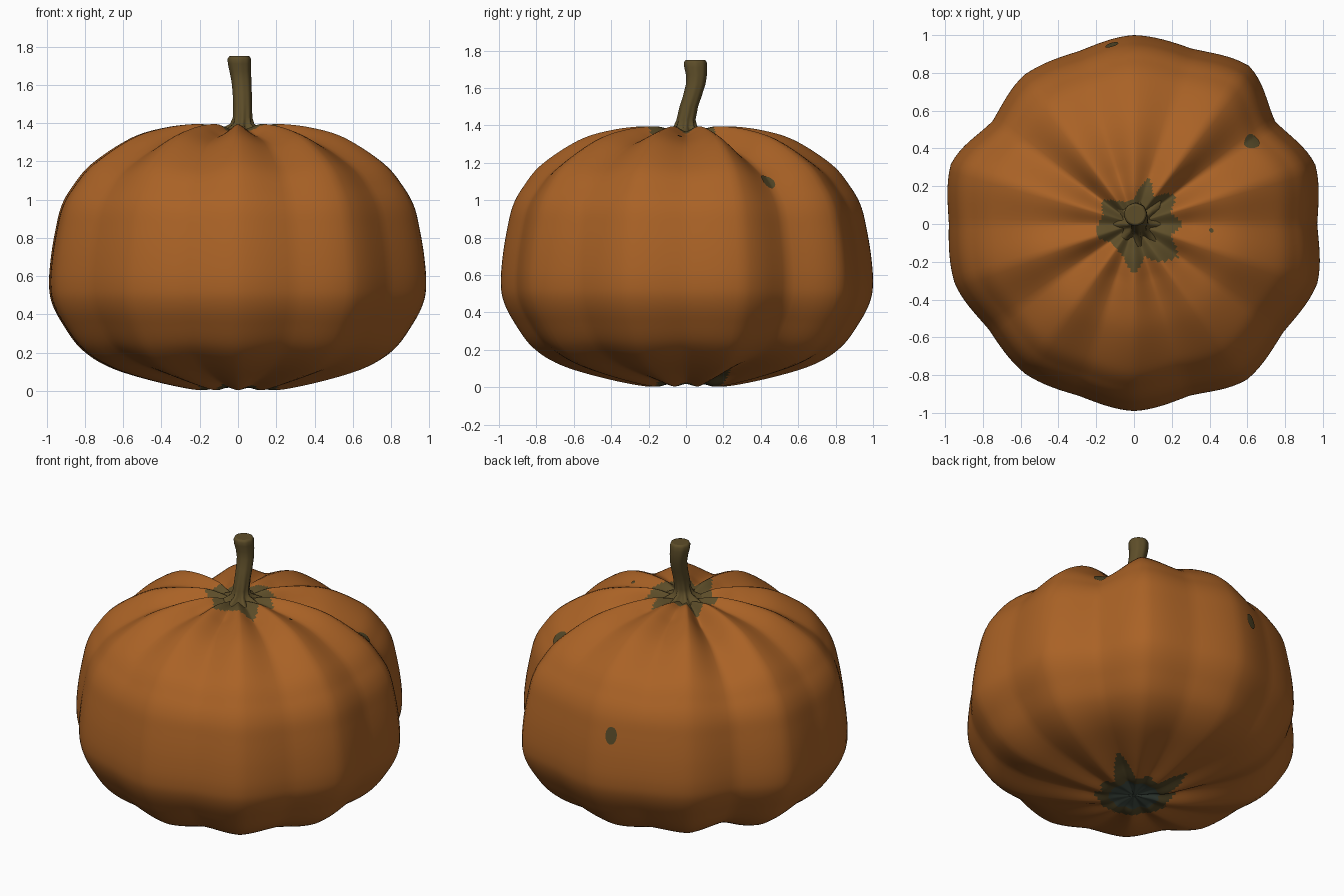
import bpy, math
from mathutils import Vector

if "Cube" in bpy.data.objects:
    bpy.data.objects.remove(bpy.data.objects["Cube"])


def material(name, rgb):
    m = bpy.data.materials.new(name)
    m.diffuse_color = (*rgb, 1)
    m.use_nodes = True
    m.node_tree.nodes["Principled BSDF"].inputs["Base Color"].default_value = m.diffuse_color
    return m


ORANGE = material("pumpkin orange", (0.40, 0.122, 0.019))
OLIVE = material("stem olive", (0.11, 0.075, 0.022))
SPOT = material("dark olive", (0.085, 0.062, 0.020))
TEAL = material("dark grey green", (0.050, 0.070, 0.055))

# rib profile (radius, height) from bottom pole to top pole
PROFILE = [(0, .02), (.12, .015), (.22, .005), (.45, .05), (.68, .12), (.83, .215),
           (.93, .35), (.985, .46), (1, .56), (.99, .70), (.965, .85), (.935, .97),
           (.88, 1.07), (.78, 1.19), (.58, 1.32), (.40, 1.375), (.22, 1.395),
           (.12, 1.38), (.05, 1.36), (0, 1.355)]
# values every 18 degrees, starting at +x: outline radius, groove depth, patch reach
OUTLINE = [.97, 1.01, .924, 1.035, .977, 1.0, .96, .98, .926, 1.02,
           .98, 1.0, .95, .98, .955, .99, .955, 1.018, .976, 1.02]
GROOVE = [.4, 0, 1, 0, .4, 0, .45, 0, .9, 0, .4, 0, .6, 0, .5, 0, .5, 0, .5, 0]
TOP_STAR = [.26, .20, .27, .17, .26, .13, .12, .15, .21, .17,
            .19, .21, .16, .16, .18, .27, .18, .25, .29, .20]
BASE_STAR = [.25, .21, .40, .22, .24, .21, .38, .21, .25, .20,
             .24, .20, .25, .21, .25, .20, .24, .20, .25, .21]


def around(table, a, soft=.5):
    """Periodic lookup, between straight and cosine interpolation."""
    t = (a / math.tau * len(table)) % len(table)
    i = int(t) % len(table)
    f = t - int(t)
    f = f * (1 - soft) + (.5 - .5 * math.cos(math.pi * f)) * soft
    return table[i] * (1 - f) + table[(i + 1) % len(table)] * f


def along(u):
    """Catmull-Rom point on the rib profile."""
    last = len(PROFILE) - 1
    i = min(int(u), last - 1)
    f = u - i
    p = [Vector(PROFILE[max(0, min(last, i + k))]) for k in (-1, 0, 1, 2)]
    return .5 * (2 * p[1] + (p[2] - p[0]) * f + (2 * p[0] - 5 * p[1] + 4 * p[2] - p[3]) * f ** 2
                 + (3 * p[1] - p[0] - 3 * p[2] + p[3]) * f ** 3)


def skin(a, u):
    """Point on the ribbed pumpkin surface."""
    r, z = along(u)
    r = max(r, 0)
    dip = .11 * around(GROOVE, a) * min(1, r / .3) * max(0, 1 - r ** 4)
    z += -dip if u > 8 else dip * .5
    r *= around(OUTLINE, a)
    return Vector((r * math.cos(a), r * math.sin(a), max(z, 0)))


def make(name, verts, faces, mats):
    me = bpy.data.meshes.new(name)
    me.from_pydata([tuple(v) for v in verts], [], faces)
    for m in mats:
        me.materials.append(m)
    for p in me.polygons:
        p.use_smooth = True
    ob = bpy.data.objects.new(name, me)
    bpy.context.collection.objects.link(ob)
    return ob


def ring_faces(rings, n):
    return [(j * n + i, j * n + (i + 1) % n, (j + 1) * n + (i + 1) % n, (j + 1) * n + i)
            for j in range(rings - 1) for i in range(n)]


# pumpkin body
N, STEP = 160, 8
levels = [k / STEP for k in range(1, (len(PROFILE) - 1) * STEP)]
verts = [skin(math.tau * i / N, u) for u in levels for i in range(N)]
faces = ring_faces(len(levels), N)
low, high = len(verts), len(verts) + 1
verts += [Vector((0, 0, .02)), Vector((0, 0, 1.355))]
top = (len(levels) - 1) * N
for i in range(N):
    k = (i + 1) % N
    faces += [(low, k, i), (high, top + i, top + k)]
body = make("pumpkin_body", verts, faces, [ORANGE, OLIVE, SPOT, TEAL])

# star patch around the stem, blossom scar underneath
for p in body.data.polygons:
    c = p.center
    r, a = math.hypot(c.x, c.y), math.atan2(c.y, c.x)
    if c.z > 1 and r < around(TOP_STAR, a, 0):
        p.material_index = 1
    elif c.z < .3 and r < .15:
        p.material_index = 3
    elif c.z < .3 and r < around(BASE_STAR, a, 0):
        p.material_index = 2


# small blemishes lying on the skin
def blemish(name, a0, u0, da, du, n=24, rings=4):
    def lifted(a, u):
        e = .01
        nor = (skin(a + e, u) - skin(a - e, u)).cross(skin(a, u + e) - skin(a, u - e))
        return skin(a, u) + nor.normalized() * .005
    vs = [lifted(a0 + da * s / rings * math.cos(math.tau * i / n),
                 u0 + du * s / rings * math.sin(math.tau * i / n))
          for s in range(rings, 0, -1) for i in range(n)]
    fs = ring_faces(rings, n)
    vs.append(lifted(a0, u0))
    b = (rings - 1) * n
    fs += [(b + i, b + (i + 1) % n, len(vs) - 1) for i in range(n)]
    make(name, vs, fs, [SPOT])


blemish("shoulder_blemish", math.radians(35), 12.7, .055, .35)
blemish("back_blemish", math.radians(97), 10, .037, .4)
blemish("top_blemish", math.radians(-5), 14.9, .03, .07)

# curved stem with a fluted foot: x, y, z, radius, flute amount
PATH = [(.02, 0, 1.345, .13, .35), (.02, 0, 1.372, .085, .3), (.022, -.003, 1.395, .055, .15),
        (.024, 0, 1.43, .048, .06), (.024, .015, 1.50, .048, .03), (.022, .035, 1.56, .049, .02),
        (.018, .052, 1.62, .051, .02), (.012, .056, 1.67, .055, .02), (.008, .052, 1.71, .060, .02),
        (.007, .050, 1.735, .060, .02), (.007, .050, 1.748, .054, 0), (.007, .050, 1.75, .048, 0)]
M = 40
sv = []
for x, y, z, r, flute in PATH:
    for i in range(M):
        a = math.tau * i / M
        q = r * (1 + flute * math.cos(8 * a))
        sv.append(Vector((x + q * math.cos(a), y + q * math.sin(a), z)))
sf = ring_faces(len(PATH), M)
sf.append(tuple(range((len(PATH) - 1) * M, len(PATH) * M)))
stem = make("stem", sv, sf, [OLIVE])
stem.data.polygons[len(sf) - 1].use_smooth = False
